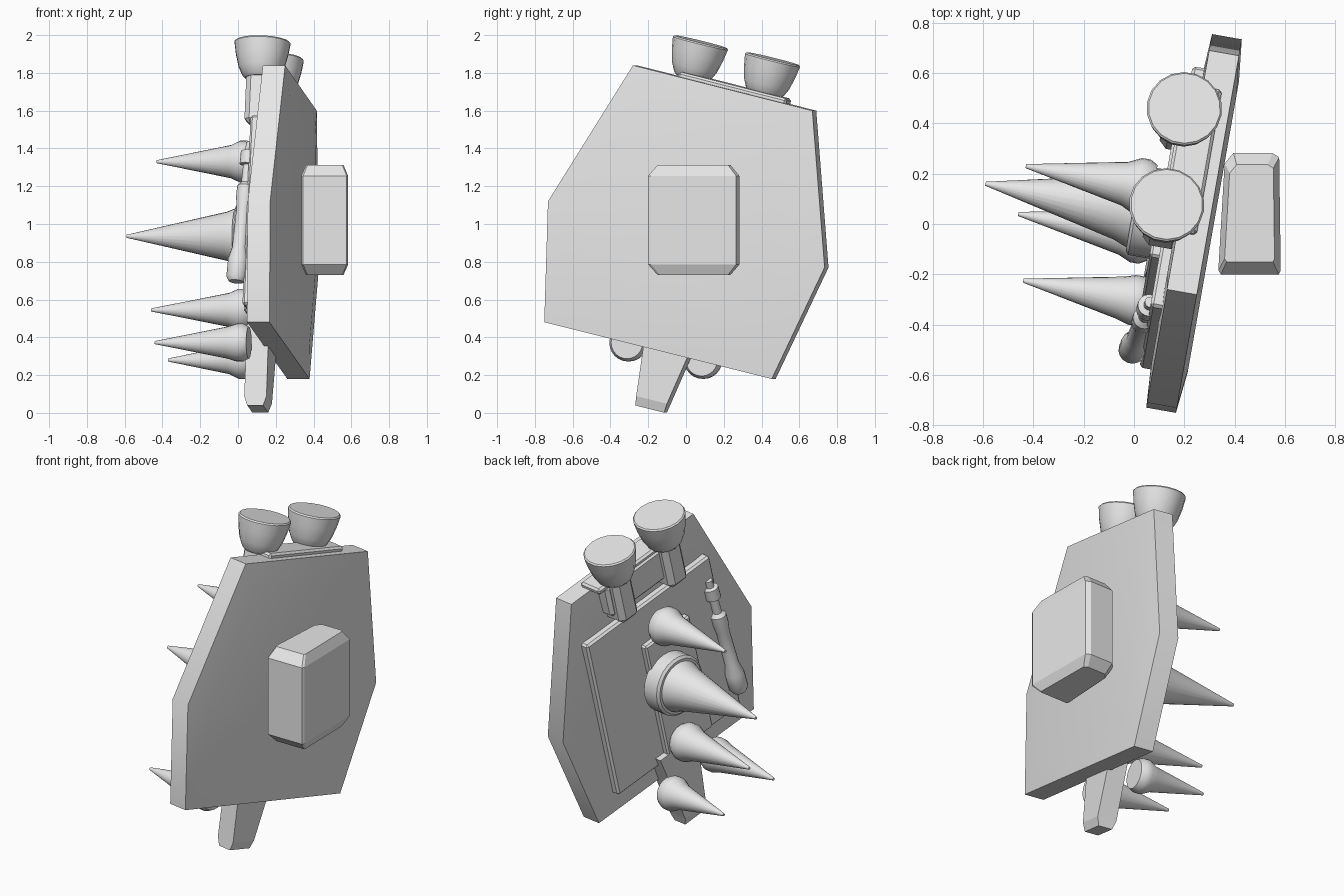
import bpy, bmesh
from math import radians, sin, cos, pi
from mathutils import Matrix, Vector

if "Cube" in bpy.data.objects:
    bpy.data.objects.remove(bpy.data.objects["Cube"])

grey = bpy.data.materials.new("plain grey")
grey.use_nodes = True
grey.diffuse_color = (0.8, 0.8, 0.8, 1)
grey.node_tree.nodes["Principled BSDF"].inputs["Base Color"].default_value = (0.8, 0.8, 0.8, 1)

# Frames: the shield turns about z, its fittings also lean sideways
TURN = Matrix.Translation((0.236, 0, 1)) @ Matrix.Rotation(radians(-10), 4, "Z")
LEAN = TURN @ Matrix.Rotation(radians(-14), 4, "X")
OUT = TURN.to_3x3() @ Vector((-1, 0, 0))
UP = LEAN.to_3x3() @ Vector((0, 0, 1))


def loft(name, rings, matrix, bevel=0, smooth=False):
    """Skin a stack of equal point rings and cap both ends."""
    bm = bmesh.new()
    loops = [[bm.verts.new(p) for p in ring] for ring in rings]
    n = len(loops[0])
    for low, high in zip(loops, loops[1:]):
        for i in range(n):
            j = (i + 1) % n
            bm.faces.new((low[i], low[j], high[j], high[i]))
    bm.faces.new(loops[0])
    bm.faces.new(loops[-1])
    bmesh.ops.recalc_face_normals(bm, faces=bm.faces)
    mesh = bpy.data.meshes.new(name)
    bm.to_mesh(mesh)
    bm.free()
    mesh.materials.append(grey)
    ob = bpy.data.objects.new(name, mesh)
    bpy.context.collection.objects.link(ob)
    ob.matrix_world = matrix
    if bevel:
        mod = ob.modifiers.new("Bevel", "BEVEL")
        mod.width, mod.segments, mod.limit_method = bevel, 1, "ANGLE"
    if smooth:
        bpy.ops.object.select_all(action="DESELECT")
        ob.select_set(True)
        bpy.context.view_layer.objects.active = ob
        bpy.ops.object.shade_smooth_by_angle(angle=radians(35))


def box(name, x, y, z, bevel=0):
    """Box in the leaning frame from three (low, high) ranges."""
    rings = [[(h, y[0], z[0]), (h, y[1], z[0]), (h, y[1], z[1]), (h, y[0], z[1])] for h in x]
    loft(name, rings, LEAN, bevel)


def lathe(name, profile, start, axis, sides=24):
    """Revolve (radius, distance) pairs around an axis from start."""
    angles = [2 * pi * i / sides for i in range(sides)]
    rings = [[(r * cos(t), r * sin(t), h) for t in angles] for r, h in profile]
    turn = Vector(axis).to_track_quat("Z", "Y").to_matrix().to_4x4()
    loft(name, rings, Matrix.Translation(start) @ turn, smooth=True)


# Six-sided shield with gently domed faces
outline = [(-0.274, 0.84), (0.69, 0.6), (0.756, -0.23),
           (0.472, -0.82), (-0.751, -0.52), (-0.731, 0.12)]
loft("shield", [[(x, s * y, s * z) for y, z in outline]
                for x, s in ((-0.068, 0.78), (-0.058, 1), (0.062, 1), (0.08, 0.78))],
     TURN, smooth=True)

# Panels stacked on the spiked side
box("back_panel", (-0.112, -0.05), (-0.48, 0.52), (-0.56, 0.475), 0.012)
box("raised_panel", (-0.15, -0.1), (-0.22, 0.14), (-0.53, 0.24), 0.01)

# Block on the outer side, tapered at both ends
plan = [(0.345, -0.2), (0.575, -0.2), (0.583, -0.185), (0.577, 0.265),
        (0.55, 0.282), (0.395, 0.282), (0.36, 0.24), (0.335, -0.185)]
mid = Vector((0.46, 0.05))
loft("outer_block", [[(mid.x + (x - mid.x) * s, mid.y + (y - mid.y) * s, z) for x, y in plan]
                     for z, s in ((0.73, 0.8), (0.785, 1), (1.255, 1), (1.313, 0.8))],
     Matrix.Identity(4))

# Tapered tail below the shield, chamfered at its tip
tail_rings = [(-0.14, -0.055, -0.042, 0.118, -1.0), (-0.158, -0.038, -0.046, 0.124, -0.95),
              (-0.15, -0.035, -0.09, 0.205, -0.5)]
loft("tail", [[(x0, y0, z), (x1, y0, z), (x1, y1, z), (x0, y1, z)]
              for x0, x1, y0, y1, z in tail_rings], LEAN)

# Spikes: tip, cone length, cone radius, base radius
spikes = {
    "upper_spike": ((-0.43, 0.23, 1.33), 0.4, 0.088, 0.112),
    "main_spike": ((-0.59, 0.16, 0.935), 0.54, 0.13, 0.15),
    "middle_spike": ((-0.46, 0.04, 0.545), 0.42, 0.09, 0.112),
    "front_spike": ((-0.44, -0.225, 0.372), 0.39, 0.085, 0.1),
    "lower_spike": ((-0.37, 0.16, 0.28), 0.33, 0.075, 0.1),
}
for name, (tip, length, r, base) in spikes.items():
    lathe(name, [(0.008, 0), (r, length), (base, length + 0.05),
                 (base, length + 0.085), (base * 0.85, length + 0.115)], tip, -OUT)
lathe("main_spike_collar", [(0.165, 0), (0.18, 0.012), (0.18, 0.11)],
      Vector((-0.59, 0.16, 0.935)) - OUT * 0.595, -OUT)

# Exhaust cups on boxy stems
for name, top in (("front", (0.13, 0.078, 1.965)), ("rear", (0.2, 0.46, 1.875))):
    lathe(name + "_cup", [(0.143, 0), (0.15, 0.008), (0.14, 0.07), (0.122, 0.14),
                          (0.1, 0.185), (0.085, 0.2)], top, -UP, 18)
    y, z = (LEAN.inverted() @ Vector(top)).yz
    box(name + "_stem", (-0.19, -0.04), (y - 0.07, y + 0.075), (z - 0.46, z - 0.17), 0.03)
box("exhaust_mount", (-0.14, 0.0), (-0.18, 0.32), (0.55, 0.76), 0.02)
box("exhaust_top_plate", (-0.13, 0.02), (-0.23, 0.37), (0.735, 0.775), 0.012)

# Piston beside the spikes
head, foot = Vector((0.065, -0.31, 1.43)), Vector((-0.01, -0.51, 0.69))
lathe("piston", [(0.022, 0), (0.022, 0.045), (0.045, 0.05), (0.045, 0.12), (0.026, 0.125),
                 (0.026, 0.22), (0.046, 0.24), (0.046, 0.3), (0.038, 0.36), (0.04, 0.58),
                 (0.055, 0.64), (0.055, 0.74), (0.04, 0.765)], head, foot - head, 16)
